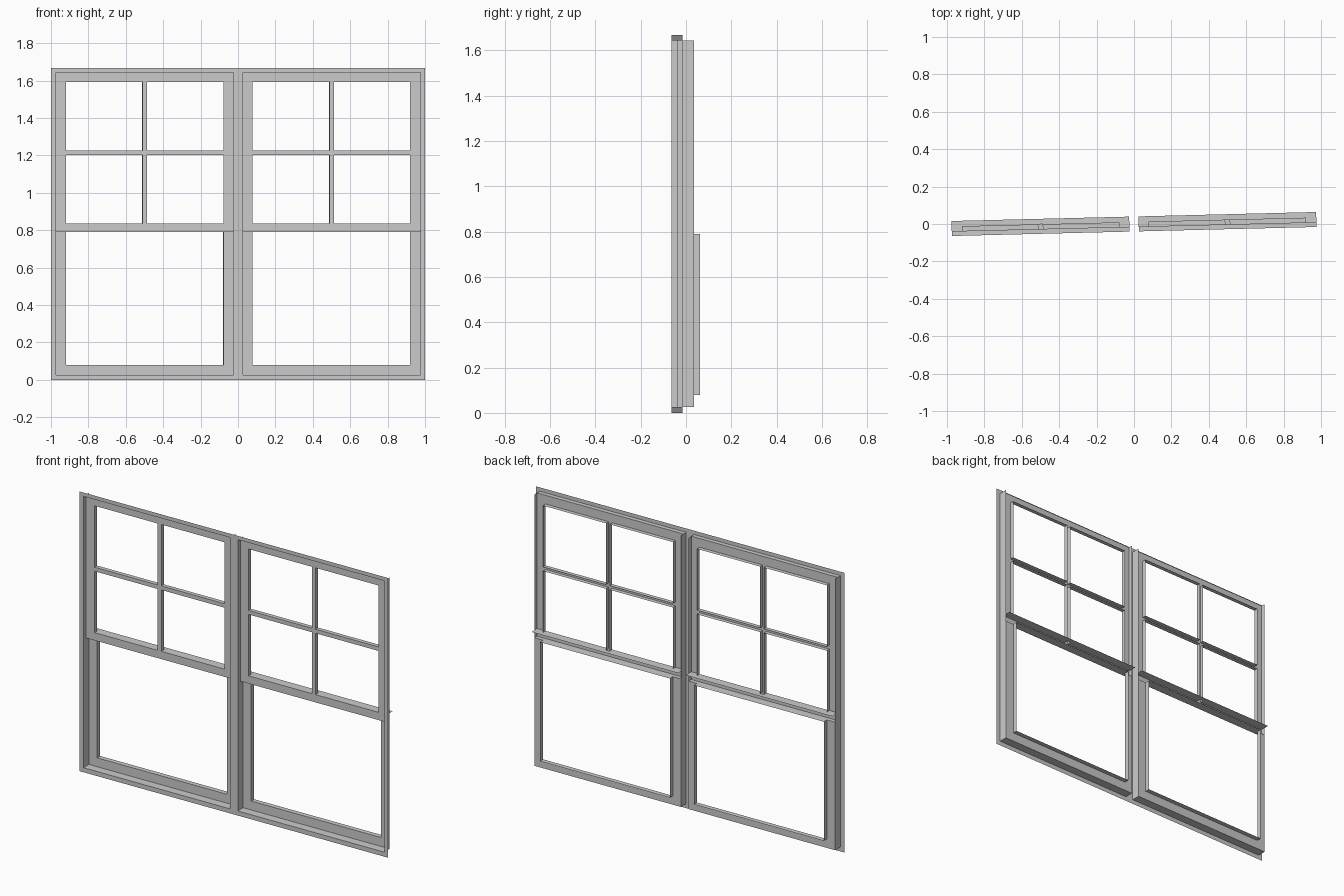
import bpy, bmesh, math

if "Cube" in bpy.data.objects:
    bpy.data.objects.remove(bpy.data.objects["Cube"])

YAW = math.atan(0.0247)                  # whole unit is turned slightly about z
FLANGE, UPPER, LOWER, BACK = -0.04, -0.014, 0.011, 0.04   # depth layers
X0, X1, Z0, Z1 = 0.025, 0.975, 0.027, 1.644               # frame recess
A0, A1 = 0.078, 0.92                                      # glass opening in x
RAIL0, RAIL1, TOP, BOTTOM = 0.79, 0.836, 1.592, 0.08


def quad(bm, pts):
    bm.faces.new([bm.verts.new(p) for p in pts])


def plate(bm, y, rect, holes):
    """Flat sheet facing the front, with rectangular holes."""
    rects = [rect] + holes
    xs = sorted({v for r in rects for v in r[:2]})
    zs = sorted({v for r in rects for v in r[2:]})
    for a, b in zip(xs, xs[1:]):
        for c, d in zip(zs, zs[1:]):
            mx, mz = (a + b) / 2, (c + d) / 2
            if not any(h[0] < mx < h[1] and h[2] < mz < h[3] for h in holes):
                quad(bm, [(a, y, c), (b, y, c), (b, y, d), (a, y, d)])


def shelf(bm, x0, x1, y0, y1, z, up=True):
    p = [(x0, y0, z), (x1, y0, z), (x1, y1, z), (x0, y1, z)]
    quad(bm, p if up else p[::-1])


def cheek(bm, x, y0, y1, z0, z1, right=True):
    p = [(x, y0, z0), (x, y1, z0), (x, y1, z1), (x, y0, z1)]
    quad(bm, p if right else p[::-1])


def reveal(bm, rect, y0, y1):
    """Four return walls around an opening, facing inward."""
    x0, x1, z0, z1 = rect
    shelf(bm, x0, x1, y0, y1, z0)
    shelf(bm, x0, x1, y0, y1, z1, False)
    cheek(bm, x0, y0, y1, z0, z1)
    cheek(bm, x1, y0, y1, z0, z1, False)


def finish(bm, name):
    """Weld, mirror to the second window and turn."""
    bmesh.ops.remove_doubles(bm, verts=bm.verts, dist=1e-5)
    me = bpy.data.meshes.new(name)
    bm.to_mesh(me)
    bm.free()
    ob = bpy.data.objects.new(name, me)
    bpy.context.collection.objects.link(ob)
    ob.modifiers.new("pair", 'MIRROR')
    ob.rotation_euler.z = YAW


# Outer flange, jambs, head and sill
bm = bmesh.new()
plate(bm, FLANGE, (0, 1, 0, 1.667), [(X0, X1, Z0, Z1)])
cheek(bm, X0, FLANGE, LOWER, Z0, Z1)
cheek(bm, X1, FLANGE, LOWER, Z0, Z1, False)
shelf(bm, X0, X1, FLANGE, LOWER, Z0)
shelf(bm, X0, X1, FLANGE, UPPER, Z1, False)
finish(bm, "window_frame")

# Upper sash with four panes divided by muntins
bm = bmesh.new()
panes = [(a, b, c, d) for a, b in ((A0, 0.488), (0.512, A1))
         for c, d in ((RAIL1, 1.202), (1.226, TOP))]
plate(bm, UPPER, (X0, X1, RAIL0, Z1), panes)
for p in panes:
    reveal(bm, p, UPPER, LOWER)
finish(bm, "upper_sash")

# Lower sash, one open pane set further back
bm = bmesh.new()
opening = (A0, A1, BOTTOM, RAIL0)
plate(bm, LOWER, (X0, X1, Z0, RAIL0), [opening])
reveal(bm, opening, LOWER, BACK)
finish(bm, "lower_sash")

# Meeting rail: underside of upper sash and ledge on top of lower sash
bm = bmesh.new()
shelf(bm, X0, X1, UPPER, LOWER, RAIL0, False)
shelf(bm, X0, X1, LOWER, BACK, RAIL1)
shelf(bm, X0, A0, UPPER, LOWER, RAIL1)
shelf(bm, A1, X1, UPPER, LOWER, RAIL1)
finish(bm, "meeting_rail")
